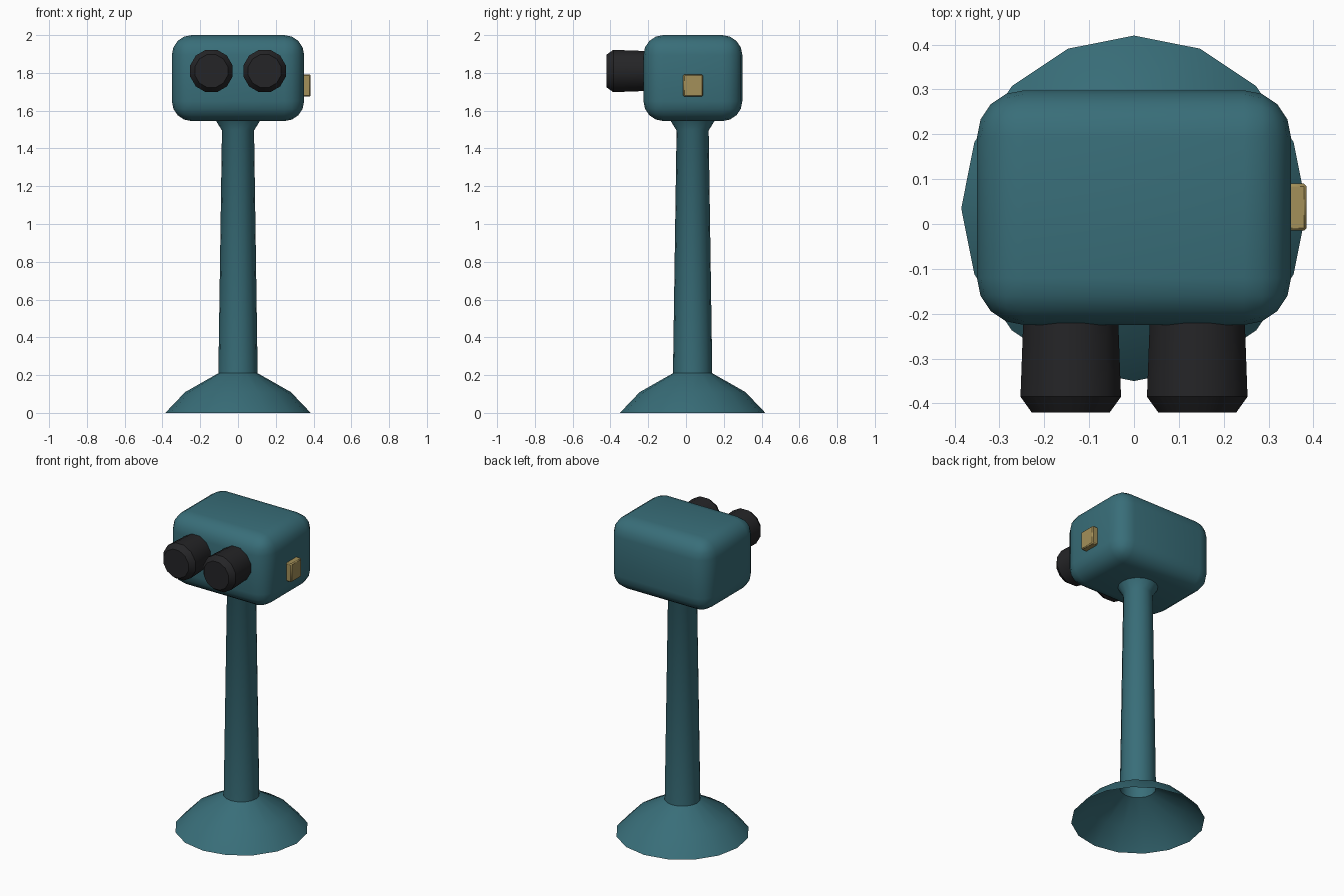
import bpy, bmesh, math
from mathutils import Matrix, Vector

if "Cube" in bpy.data.objects:
    bpy.data.objects.remove(bpy.data.objects["Cube"])


def material(name, rgb):
    m = bpy.data.materials.new(name)
    m.diffuse_color = (*rgb, 1)
    m.use_nodes = True
    m.node_tree.nodes["Principled BSDF"].inputs["Base Color"].default_value = m.diffuse_color
    return m


TEAL = material("teal_paint", (0.04, 0.155, 0.19))
BLACK = material("black_rubber", (0.018, 0.018, 0.02))
BRASS = material("brass", (0.37, 0.28, 0.1))


def finish(bm, name, mat, angle):
    bmesh.ops.recalc_face_normals(bm, faces=bm.faces[:])
    me = bpy.data.meshes.new(name)
    bm.to_mesh(me)
    bm.free()
    me.materials.append(mat)
    ob = bpy.data.objects.new(name, me)
    bpy.context.collection.objects.link(ob)
    bpy.ops.object.select_all(action='DESELECT')
    ob.select_set(True)
    bpy.context.view_layer.objects.active = ob
    bpy.ops.object.shade_smooth_by_angle(angle=math.radians(angle))
    return ob


def lathe(name, profile, sides, mat, matrix, turn=0.0, cap_end=False, angle=30):
    """Revolve (radius, height) points around local z."""
    bm = bmesh.new()
    rings = []
    for r, h in profile:
        ring = []
        for i in range(sides):
            a = turn + 2 * math.pi * i / sides
            ring.append(bm.verts.new(matrix @ Vector((r * math.cos(a), r * math.sin(a), h))))
        rings.append(ring)
    for low, high in zip(rings, rings[1:]):
        for i in range(sides):
            j = (i + 1) % sides
            bm.faces.new((low[i], low[j], high[j], high[i]))
    if cap_end:
        bm.faces.new(rings[-1])
    return finish(bm, name, mat, angle)


def rounded_box(name, low, high, radius, segments, mat):
    low, high = Vector(low), Vector(high)
    bm = bmesh.new()
    bmesh.ops.create_cube(bm, size=1)
    bmesh.ops.scale(bm, vec=high - low, verts=bm.verts)
    bmesh.ops.translate(bm, vec=(low + high) / 2, verts=bm.verts)
    bmesh.ops.bevel(bm, geom=bm.edges[:], offset=radius, segments=segments,
                    profile=0.5, affect='EDGES')
    return finish(bm, name, mat, 40)


# Pedestal: hollow flared foot, tapering column, small collar under the head
lathe("pedestal",
      [(0.385, 0.0), (0.28, 0.11), (0.104, 0.21), (0.085, 1.495), (0.125, 1.56)],
      16, TEAL, Matrix.Translation((0, 0.035, 0)), angle=40)

# Viewer head
rounded_box("viewer_head", (-0.35, -0.225, 1.545), (0.35, 0.298, 2.0), 0.105, 4, TEAL)

# Pair of eyepieces pointing forward
for side, x in (("left", -0.141), ("right", 0.141)):
    forward = Matrix.Translation((x, 0, 1.81)) @ Matrix.Rotation(math.pi / 2, 4, 'X')
    lathe(side + "_eyepiece",
          [(0.109, 0.2), (0.116, 0.385), (0.09, 0.42)],
          12, BLACK, forward, turn=math.radians(15), cap_end=True, angle=35)

# Coin plate on the right side
rounded_box("coin_plate", (0.335, -0.015, 1.675), (0.385, 0.09, 1.792), 0.006, 1, BRASS)
